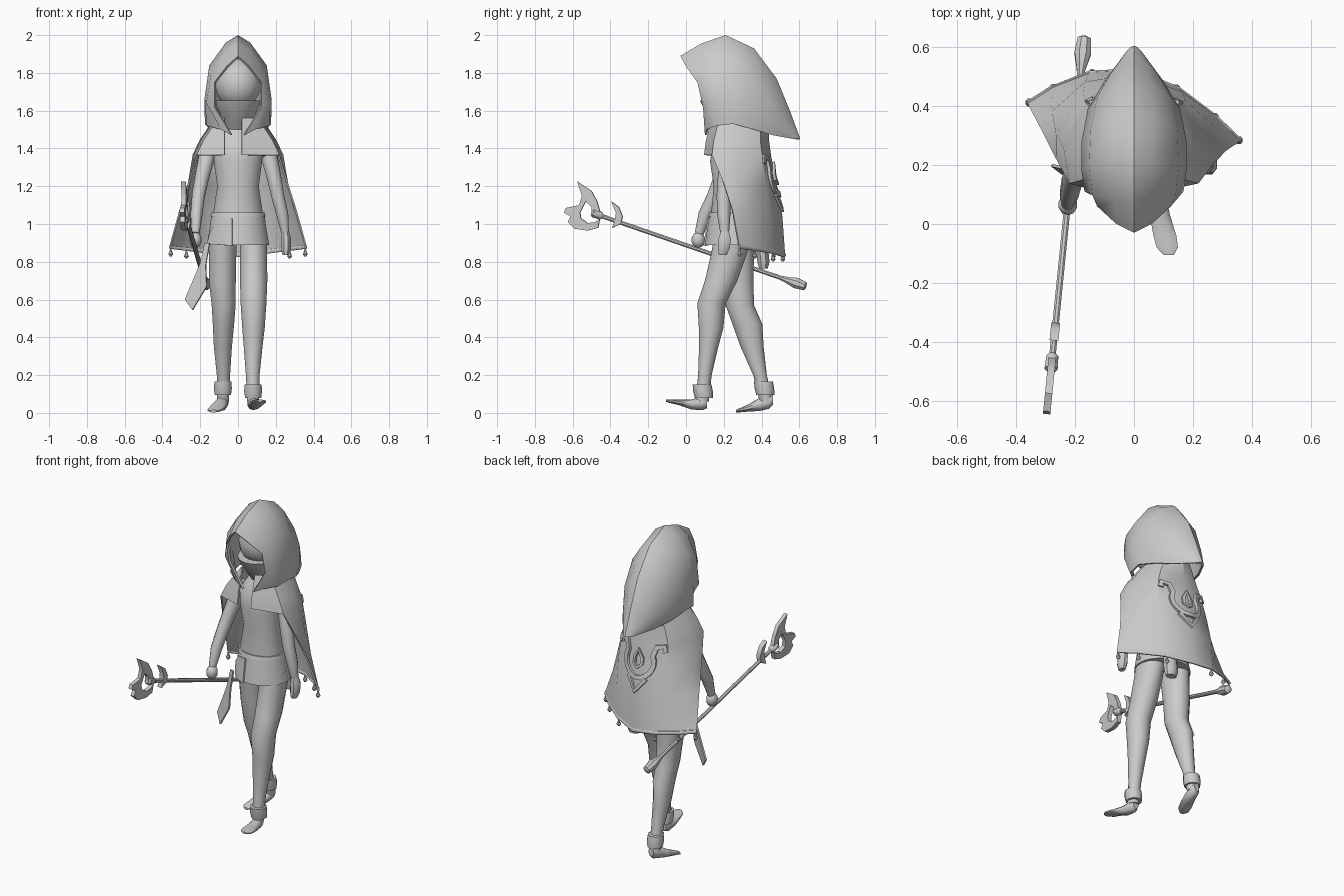
import bpy, bmesh, math
from mathutils import Vector as V
from mathutils.bvhtree import BVHTree

grey = bpy.data.materials.new("plain grey")
grey.diffuse_color = (0.6, 0.6, 0.6, 1)


def mesh(name, verts, faces, thick=0, offset=0):
    me = bpy.data.meshes.new(name)
    me.from_pydata([tuple(v) for v in verts], [], faces)
    bm = bmesh.new()
    bm.from_mesh(me)
    bmesh.ops.delete(bm, geom=[v for v in bm.verts if not v.link_faces], context='VERTS')
    bmesh.ops.recalc_face_normals(bm, faces=bm.faces)
    bm.to_mesh(me)
    bm.free()
    me.materials.append(grey)
    ob = bpy.data.objects.new(name, me)
    bpy.context.collection.objects.link(ob)
    if thick:
        m = ob.modifiers.new("thickness", "SOLIDIFY")
        m.thickness, m.offset = thick, offset
    return ob


def tube(name, rings, n=12, axis=None):
    """Loft of rings (x, y, z, radius1, radius2), flat to an axis or across the path."""
    pts = [V(r[:3]) for r in rings]
    verts = []
    for i, r in enumerate(rings):
        if axis == 'z':
            u, v = V((1, 0, 0)), V((0, 1, 0))
        elif axis == 'y':
            u, v = V((1, 0, 0)), V((0, 0, 1))
        else:
            t = (pts[min(i + 1, len(pts) - 1)] - pts[max(i - 1, 0)]).normalized()
            u = t.cross(V((0, 0, 1)) if abs(t.z) < .8 else V((0, 1, 0))).normalized()
            v = t.cross(u)
        for k in range(n):
            a = 2 * math.pi * (k + .5) / n
            verts.append(pts[i] + u * math.cos(a) * r[3] + v * math.sin(a) * r[4])
    faces = [(i * n + k, i * n + (k + 1) % n, (i + 1) * n + (k + 1) % n, (i + 1) * n + k)
             for i in range(len(rings) - 1) for k in range(n)]
    faces += [tuple(range(n)), tuple(range(len(verts) - n, len(verts)))]
    return mesh(name, verts, faces)


def ball(name, c, r, seg=16):
    rings = [(c[0], c[1], c[2] + r[2] * math.cos(a), r[0] * math.sin(a) + .001, r[1] * math.sin(a) + .001)
             for a in [math.pi * i / (seg // 2) for i in range(seg // 2 + 1)]]
    return tube(name, rings, seg, 'z')


# Torso, skirt and belt
tube("torso", [(0, .24, .92, .13, .11), (0, .24, 1.05, .135, .11), (0, .24, 1.2, .112, .095),
               (0, .235, 1.33, .13, .11), (0, .24, 1.42, .14, .1), (0, .25, 1.48, .1, .08),
               (0, .25, 1.54, .05, .05)], 16, 'z')
tube("skirt", [(0, .245, 1.05, .142, .122), (0, .247, .97, .153, .137), (0, .25, .89, .167, .152)], 20, 'z')
tube("belt", [(0, .243, 1.04, .147, .126), (0, .243, 1.06, .143, .121)], 20, 'z')
mesh("skirt_flap", [(-.03, .118, 1.03), (-.09, .145, 1.02), (-.14, .185, .97), (-.165, .21, .89),
                    (-.1, .128, .89), (-.03, .096, .885)], [(0, 1, 5), (1, 4, 5), (1, 2, 4), (2, 3, 4)], .008)

# Legs mid-stride: ring = centre x, centre y, height, half width, half depth
tube("front_leg", [(.082, .25, .95, .075, .1), (.082, .23, .85, .074, .095), (.083, .186, .7, .074, .086),
                   (.082, .135, .58, .07, .075), (.082, .133, .45, .061, .065), (.08, .12, .35, .051, .051),
                   (.078, .1, .2, .037, .036), (.08, .085, .06, .032, .036)], 14, 'z')
tube("back_leg", [(-.08, .26, .95, .075, .1), (-.081, .265, .85, .074, .095), (-.083, .277, .7, .073, .08),
                  (-.076, .285, .57, .065, .075), (-.077, .325, .47, .058, .079), (-.08, .35, .35, .049, .061),
                  (-.077, .392, .2, .036, .036), (-.08, .425, .06, .032, .035)], 14, 'z')
tube("front_foot", [(.08, .112, .055, .02, .03), (.08, .085, .05, .032, .036), (.088, .03, .045, .036, .027),
                    (.105, -.04, .056, .041, .014), (.113, -.08, .061, .038, .01), (.118, -.105, .064, .018, .006)], 10, 'y')
tube("back_foot", [(-.08, .46, .07, .018, .027), (-.08, .44, .06, .031, .038), (-.09, .39, .045, .036, .035),
                   (-.11, .33, .026, .042, .019), (-.125, .285, .014, .038, .011), (-.13, .265, .009, .016, .007)], 10, 'y')
for name, x, y, z in (("front_cuff", .08, .09, .08), ("back_cuff", -.08, .415, .095)):
    tube(name, [(x, y + .005, z, .034, .036), (x, y + .005, z, .045, .048), (x, y, z + .035, .05, .052),
                (x, y - .005, z + .07, .047, .05), (x, y - .005, z + .07, .03, .035)], 10, 'z')

# Arms and hands
tube("staff_arm", [(-.12, .25, 1.42, .05, .05), (-.165, .23, 1.36, .046, .048), (-.19, .19, 1.25, .04, .042),
                   (-.21, .15, 1.15, .036, .038), (-.22, .1, 1.05, .033, .035), (-.225, .07, .95, .022, .024)], 10)
tube("free_arm", [(.12, .25, 1.42, .05, .05), (.165, .235, 1.36, .046, .048), (.19, .21, 1.25, .04, .042),
                  (.21, .2, 1.15, .036, .038), (.235, .2, 1.05, .033, .035), (.25, .205, .95, .021, .023)], 10)
ball("staff_hand", (-.225, .065, .915), (.033, .036, .042), 10)
tube("free_hand", [(.25, .205, .96, .022, .024), (.255, .205, .92, .028, .036),
                   (.255, .2, .87, .028, .034), (.252, .195, .835, .018, .022)], 8, 'z')

# Head and face scarf
ball("head", (0, .22, 1.74), (.122, .125, .135))
tube("scarf", [(0, .25, 1.5, .075, .07), (0, .23, 1.57, .09, .105), (0, .22, 1.63, .118, .134),
               (0, .22, 1.655, .121, .147)], 14, 'z')

# Hood: arches from the ridge down to the rim, front to back
arches = [
    [(0, -.03, 1.89), (.06, 0, 1.835), (.125, .06, 1.75), (.125, .09, 1.62), (.035, .1, 1.47)],
    [(0, .08, 1.955), (.065, .08, 1.91), (.142, .1, 1.8), (.168, .11, 1.64), (.09, .11, 1.5)],
    [(0, .21, 2.0), (.065, .205, 1.96), (.152, .195, 1.84), (.178, .18, 1.66), (.165, .16, 1.52)],
    [(0, .36, 1.93), (.068, .355, 1.895), (.147, .32, 1.79), (.178, .28, 1.64), (.175, .25, 1.53)],
    [(0, .48, 1.77), (.06, .47, 1.74), (.125, .43, 1.67), (.157, .39, 1.58), (.15, .36, 1.5)],
    [(0, .55, 1.6), (.042, .54, 1.58), (.08, .51, 1.54), (.1, .485, 1.505), (.1, .46, 1.47)],
    [(0, .605, 1.45), (.012, .6, 1.45), (.022, .59, 1.45), (.03, .58, 1.45), (.035, .57, 1.45)]]
hv = [p for a in arches for p in [(-x, y, z) for x, y, z in a[:0:-1]] + a]
hood = mesh("hood", hv, [(i * 9 + k, i * 9 + k + 1, i * 9 + k + 10, i * 9 + k + 9)
                         for i in range(6) for k in range(8)], .012, -1)

# Cape: half rows from front edge to spine, sheared sideways towards the hem
rows = [(1.56, 0, [(.06, .14), (.1, .18), (.12, .28), (.08, .39), (0, .43)]),
        (1.44, 0, [(.06, .11), (.18, .15), (.2, .26), (.13, .39), (0, .435)]),
        (1.365, 0, [(.06, .1), (.215, .14), (.235, .26), (.155, .4), (0, .445)]),
        (1.22, .25, [(.06, .1), (.26, .21), (.26, .29), (.17, .425), (0, .475)]),
        (1.07, .6, [(.06, .1), (.308, .28), (.275, .35), (.165, .46), (0, .505)]),
        (.88, 1, [(.06, .1), (.36, .345), (.28, .41), (.15, .485), (0, .52)])]
cv = []
for z, t, half in rows:
    line = [(-x, y) for x, y in half] + half[-2::-1]
    line[0], line[-1] = (-.07, line[0][1]), (.02, line[-1][1])
    cv += [V((x, y - .18 * x * t, z - .045 * t * (1 - abs(x) / .36))) for x, y in line]
cf = [(i * 9 + k, i * 9 + k + 1, i * 9 + k + 10, i * 9 + k + 9)
      for i in range(5) for k in range(8) if i < 2 or 0 < k < 7]
cape = mesh("cape", cv, cf, .01)
hem = cv[46:53]
tube("cape_hem", [(*p, .009, .012) for p in hem], 8)

# Drop beads along the hem
for i in range(6):
    p = hem[i].lerp(hem[i + 1], .05 if i < 3 else .95)
    tube("hem_bead", [(p.x, p.y, p.z + .005, .003, .003), (p.x, p.y, p.z - .02, .006, .006),
                      (p.x, p.y, p.z - .04, .014, .014), (p.x, p.y, p.z - .052, .005, .005)], 8, 'z')

# Raised emblem laid on the back of the cape
tree = BVHTree.FromPolygons(cv, cf)


def on_cape(x, z):
    hit = tree.ray_cast(V((x, 2, z)), V((0, -1, 0)))[0]
    return hit + V((0, .008, 0))


def band(name, pts, w, closed=False):
    pts = [V(p) for p in pts]
    n, verts = len(pts), []
    for i, p in enumerate(pts):
        a, b = (pts[i - 1], pts[(i + 1) % n]) if closed else (pts[max(i - 1, 0)], pts[min(i + 1, n - 1)])
        d = (b - a).normalized()
        for s in (-.5, .5):
            verts.append(on_cape(p.x - d.y * s * w, p.y + d.x * s * w))
    faces = [(2 * i, 2 * i + 1, (2 * i + 3) % (2 * n), (2 * i + 2) % (2 * n)) for i in range(n if closed else n - 1)]
    mesh(name, verts, faces, .02)


arc = [(.095 * math.cos(a), 1.25 + .095 * math.sin(a))
       for a in [math.pi * (.85 + 1.3 * i / 14) for i in range(15)]]
band("emblem_loop", [(-.15, 1.32), (-.145, 1.355), (-.1, 1.345)] + arc + [(.1, 1.345), (.145, 1.355), (.15, 1.32)], .028)
band("emblem_drop", [(0, 1.32), (-.025, 1.27), (-.025, 1.235), (0, 1.215), (.025, 1.235), (.025, 1.27)], .018, True)
band("emblem_point", [(-.06, 1.155), (0, 1.075), (.06, 1.155)], .024)

# Pouch under the cape and pointed ribbon at the hip
tube("pouch", [(.07, .4, .9, .04, .035), (.07, .41, .8, .045, .035), (.07, .41, .765, .035, .025)], 8, 'z')
mesh("hip_ribbon", [(-.15, .17, .9), (-.175, .18, .9), (-.2, .18, .79), (-.17, .17, .78),
                    (-.28, .2, .6), (-.165, .15, .67), (-.24, .17, .545)],
     [(0, 1, 2, 3), (3, 2, 4, 5), (5, 4, 6)], .01)


# Staff, with its path as a function of y
def shaft(y):
    return (-.232 + .1 * y, y, .888 - .345 * y)


tube("staff_shaft", [(*shaft(y), .012, .012) for y in (-.5, 0, .56)], 8)
tube("staff_collar", [(*shaft(y), r, r) for y, r in ((-.5, .014), (-.49, .024), (-.45, .022), (-.44, .012))], 8)
tube("staff_butt", [(*shaft(y), r, r) for y, r in
                    ((.5, .012), (.53, .017), (.58, .031), (.63, .024), (.636, .012))], 8)


def blade(name, outline, thick):
    mesh(name, [(-.232 + .1 * y, y, z) for y, z in outline], [tuple(range(len(outline)))], thick)


blade("staff_horn", [(-.575, 1.225), (-.5, 1.175), (-.47, 1.12), (-.45, 1.05), (-.5, 1.05),
                     (-.5, 1.09), (-.53, 1.12), (-.565, 1.1), (-.55, 1.15)], .025)
blade("staff_crescent", [(-.565, 1.1), (-.53, 1.12), (-.56, 1.06), (-.555, 1.03), (-.52, 1.005), (-.48, 1.01),
                         (-.455, 1.03), (-.465, .98), (-.52, .965), (-.59, .975), (-.625, 1.01), (-.61, 1.04),
                         (-.645, 1.06), (-.635, 1.085)], .025)
blade("staff_guard", [(-.395, 1.12), (-.355, 1.09), (-.335, 1.04), (-.345, 1.0), (-.39, .98),
                      (-.375, 1.02), (-.37, 1.06)], .03)

# Apply thickness, then smooth; the hood stays soft over its ridge
bpy.ops.object.select_all(action='SELECT')
bpy.context.view_layer.objects.active = cape
bpy.ops.object.convert(target='MESH')
bpy.ops.object.shade_smooth_by_angle(angle=math.radians(40))
bpy.ops.object.select_all(action='DESELECT')
hood.select_set(True)
bpy.context.view_layer.objects.active = hood
bpy.ops.object.shade_smooth_by_angle(angle=math.radians(75))
